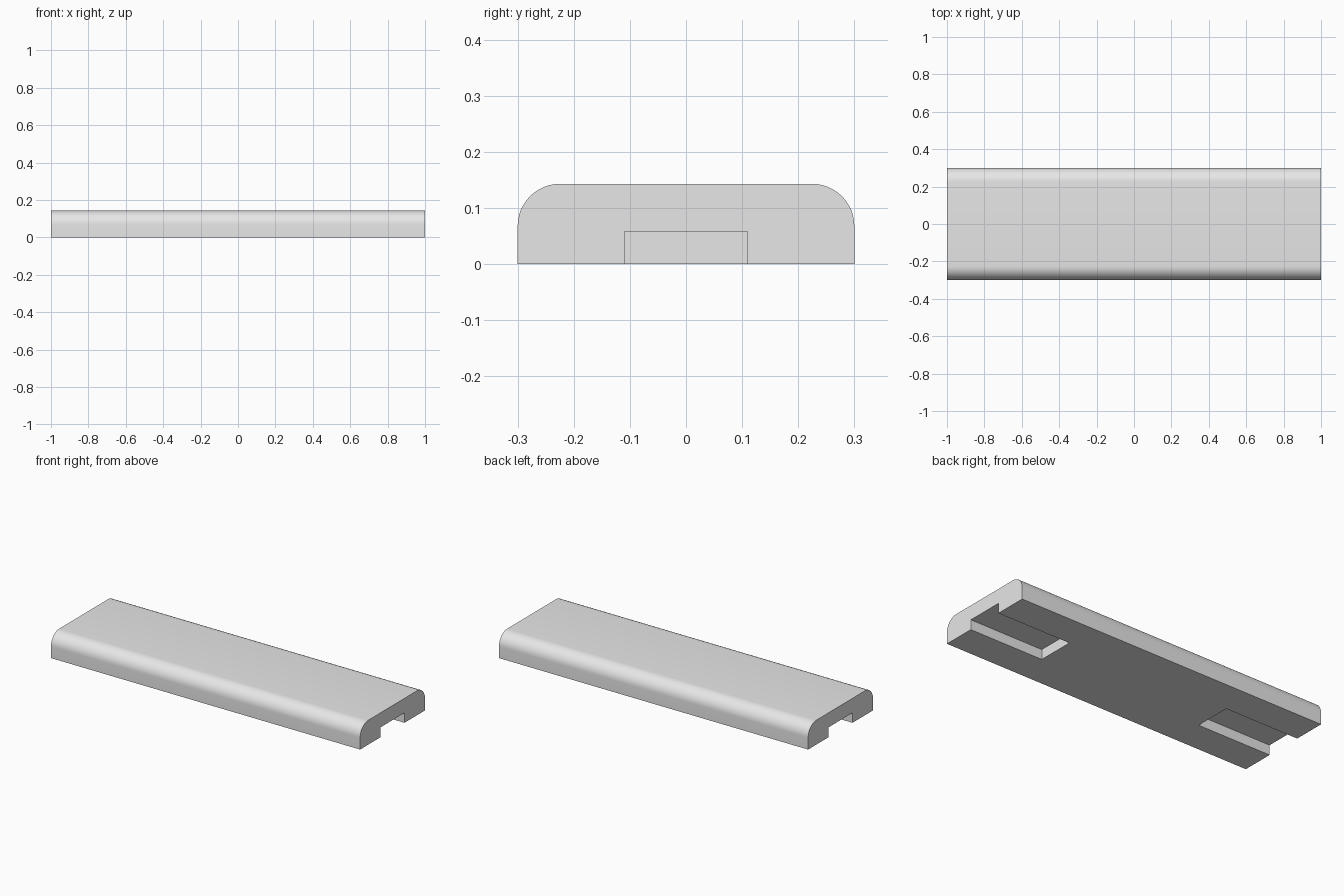
import bpy
import bmesh
import math

LENGTH, WIDTH, HEIGHT = 2.0, 0.6, 0.143
ROUNDING = 0.075
SLOT_LENGTH, SLOT_WIDTH, SLOT_DEPTH = 0.475, 0.22, 0.058

cube = bpy.data.objects.get("Cube")
if cube:
    bpy.data.objects.remove(cube, do_unlink=True)


def material(name, colour):
    mat = bpy.data.materials.new(name)
    mat.use_nodes = True
    mat.diffuse_color = colour
    mat.node_tree.nodes["Principled BSDF"].inputs["Base Color"].default_value = colour
    return mat


def box(name, size, centre):
    bpy.ops.mesh.primitive_cube_add(size=1, location=centre)
    obj = bpy.context.object
    obj.name = name
    obj.scale = size
    bpy.ops.object.transform_apply(location=True, rotation=False, scale=True)
    return obj


# Bar with rounded long top edges
bar = box("bar", (LENGTH, WIDTH, HEIGHT), (0, 0, HEIGHT / 2))
bar.data.materials.append(material("light grey", (0.8, 0.8, 0.8, 1)))
bm = bmesh.new()
bm.from_mesh(bar.data)
top_edges = [e for e in bm.edges
             if all(v.co.z > HEIGHT / 2 for v in e.verts)
             and abs(e.verts[0].co.x - e.verts[1].co.x) > 1]
bmesh.ops.bevel(bm, geom=top_edges, offset=ROUNDING, offset_type='OFFSET',
                segments=12, profile=0.5, affect='EDGES')
bm.to_mesh(bar.data)
bm.free()

# Open slot under each end
for side, label in ((-1, "right"), (1, "left")):
    cutter = box(label + "_slot_cutter",
                 (SLOT_LENGTH * 2, SLOT_WIDTH, SLOT_DEPTH * 2),
                 (side * LENGTH / 2, 0, 0))
    cut = bar.modifiers.new(label + "_slot", 'BOOLEAN')
    cut.operation = 'DIFFERENCE'
    cut.solver = 'EXACT'
    cut.object = cutter
    bpy.ops.object.select_all(action='DESELECT')
    bar.select_set(True)
    bpy.context.view_layer.objects.active = bar
    bpy.ops.object.modifier_apply(modifier=cut.name)
    bpy.data.objects.remove(cutter, do_unlink=True)

bpy.ops.object.shade_smooth_by_angle(angle=math.radians(30))
